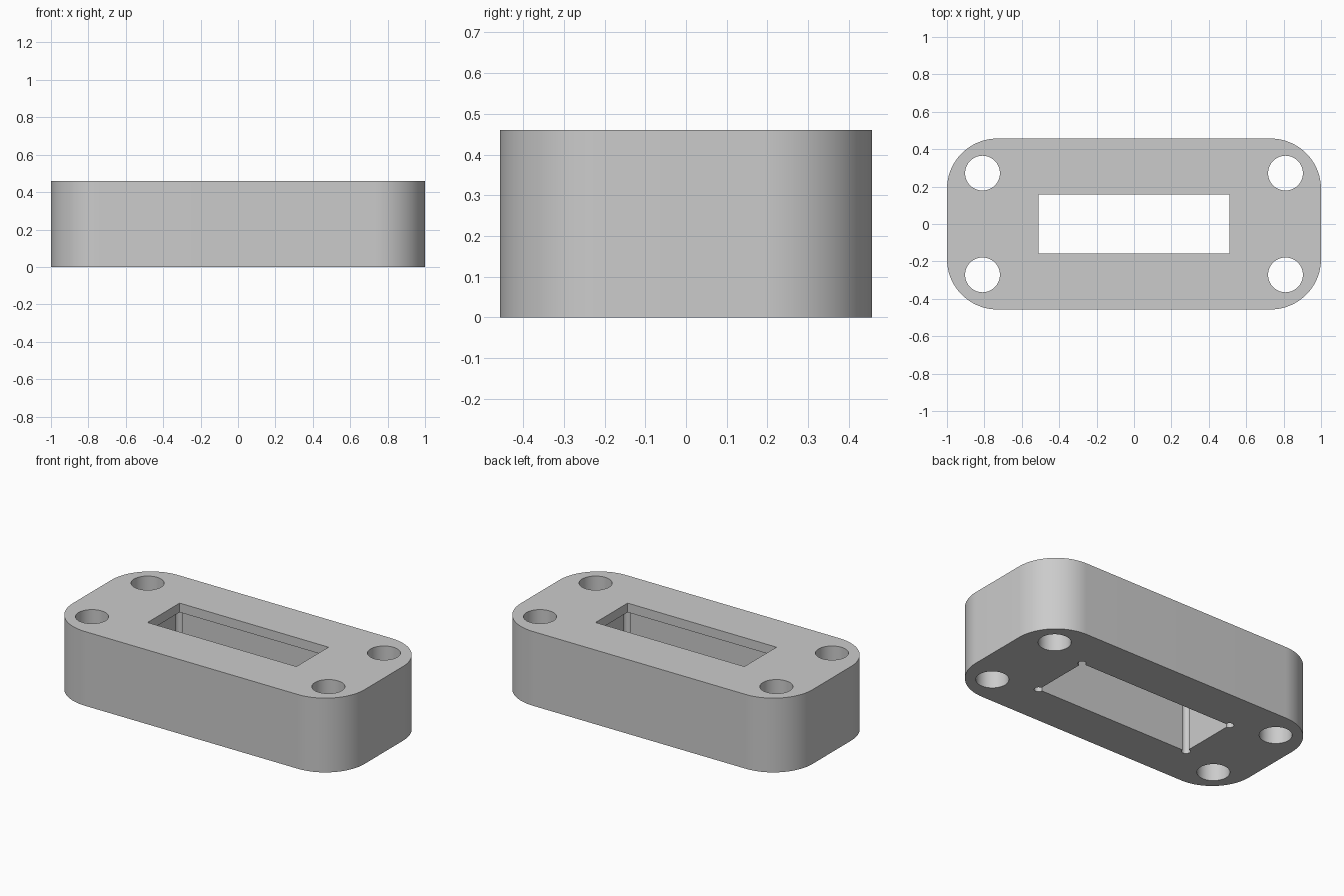
import bpy
import bmesh
from math import cos, sin, pi, radians

if "Cube" in bpy.data.objects:
    bpy.data.objects.remove(bpy.data.objects["Cube"], do_unlink=True)

HEIGHT = 0.46
LIP = 0.057
CORNERS = [(1, 1), (-1, 1), (-1, -1), (1, -1)]

grey = bpy.data.materials.new("light grey")
grey.use_nodes = True
grey.diffuse_color = (0.6, 0.6, 0.6, 1)
grey.node_tree.nodes["Principled BSDF"].inputs["Base Color"].default_value = grey.diffuse_color


def prism(name, outline, z0, z1):
    """Extrude a flat outline from z0 up to z1."""
    bm = bmesh.new()
    base = bm.faces.new([bm.verts.new((x, y, z0)) for x, y in outline])
    top = bmesh.ops.extrude_face_region(bm, geom=[base])["geom"]
    moved = [v for v in top if isinstance(v, bmesh.types.BMVert)]
    bmesh.ops.translate(bm, verts=moved, vec=(0, 0, z1 - z0))
    bmesh.ops.recalc_face_normals(bm, faces=bm.faces)
    mesh = bpy.data.meshes.new(name)
    bm.to_mesh(mesh)
    bm.free()
    mesh.materials.append(grey)
    obj = bpy.data.objects.new(name, mesh)
    bpy.context.collection.objects.link(obj)
    return obj


def arc(cx, cy, r, start, sweep, steps):
    angles = [start + sweep * i / steps for i in range(steps + 1)]
    return [(cx + r * cos(a), cy + r * sin(a)) for a in angles]


def rounded_rect(hx, hy, r, steps):
    points = []
    for i, (sx, sy) in enumerate(CORNERS):
        points += arc(sx * (hx - r), sy * (hy - r), r, i * pi / 2, pi / 2, steps)
    return points


def relieved_rect(hx, hy, r, steps):
    """Rectangle with a round tool relief centred on each corner."""
    points = []
    for i, (sx, sy) in enumerate(CORNERS):
        points += arc(sx * hx, sy * hy, r, (i - 1) * pi / 2, 1.5 * pi, steps)
    return points


# Rounded block
body = prism("housing_block", rounded_rect(1.0, 0.457, 0.27, 24), 0, HEIGHT)

# Cutters: top window, wider pocket below the lip, corner bolt holes
cutters = [
    prism("window_cutter", [(0.51 * x, 0.157 * y) for x, y in CORNERS], 0.2, HEIGHT + 0.1),
    prism("pocket_cutter", relieved_rect(0.54, 0.19, 0.025, 18), -0.1, HEIGHT - LIP),
]
for sx, sy in CORNERS:
    circle = arc(sx * 0.81, sy * 0.272, 0.093, 0, 2 * pi, 48)[:-1]
    cutters.append(prism("bolt_hole_cutter", circle, -0.1, HEIGHT + 0.1))

bpy.ops.object.select_all(action="DESELECT")
bpy.context.view_layer.objects.active = body
body.select_set(True)
for cutter in cutters:
    cutter.hide_render = True
    mod = body.modifiers.new("cut", "BOOLEAN")
    mod.operation = "DIFFERENCE"
    mod.solver = "EXACT"
    mod.object = cutter
    bpy.ops.object.modifier_apply(modifier=mod.name)
    bpy.data.objects.remove(cutter, do_unlink=True)

bpy.ops.object.shade_smooth_by_angle(angle=radians(30))
